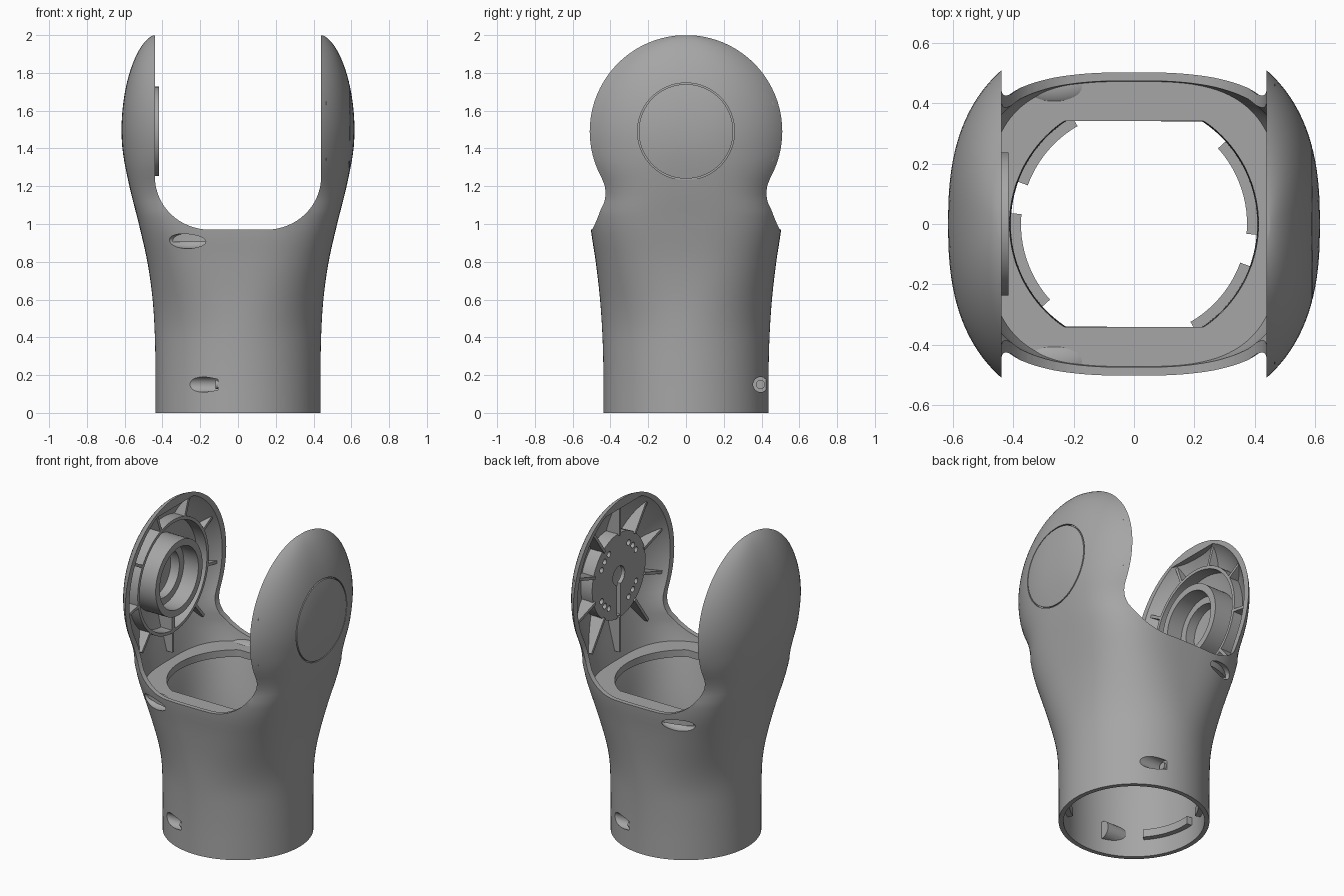
import bpy, bmesh, math
from mathutils import Matrix, Vector

if "Cube" in bpy.data.objects:
    bpy.data.objects.remove(bpy.data.objects["Cube"], do_unlink=True)

grey = bpy.data.materials.new("plain_grey")
grey.use_nodes = True
grey.diffuse_color = (0.38, 0.38, 0.38, 1)
grey.node_tree.nodes["Principled BSDF"].inputs["Base Color"].default_value = grey.diffuse_color

HUB, RAD, SLOT = 1.49, 0.51, 0.44      # hub height, arm radius, half gap of the fork
WIDTH = [.437, .437, .44, .452, .48, .525, .575, .612, .617]
DEPTH = [.437, .437, .442, .455, .478, .506, .504]


# ---- shape of the outer skin ----
def spline(vals, z):
    u = min(max(z / 0.2, 0), len(vals) - 1.001)
    i = int(u)
    f = u - i
    a, b, c, d = (vals[min(max(k, 0), len(vals) - 1)] for k in range(i - 1, i + 3))
    return b + f * (c - a + f * (2*a - 5*b + 4*c - d + f * (3*b - 3*c + d - a))) / 2


def section(z):
    """Half width, half depth and exponent of the superellipse at height z."""
    if z > HUB:
        t = (z - HUB) / RAD
        w = SLOT + 0.177 * (1 - t * t) ** 0.6
    else:
        w = spline(WIDTH, z)
    if z < 1.09:
        f = min(max((z - 0.4) / 0.69, 0), 1)
        return w, spline(DEPTH, z), 2 + 1.2 * f * f * (3 - 2 * f)
    n = 3.2 - 0.7 * min((z - 1.09) / 0.3, 1)
    edge = math.sqrt(RAD**2 - (z - HUB)**2) if z > 1.25 else 0.405 + 1.76 * (z - 1.09)**2
    return w, edge / (1 - (SLOT / w) ** n) ** (1 / n), n


def outline(z, inset=0.0, steps=128):
    w, d, n = section(z)
    pts = []
    for i in range(steps):
        a = math.tau * i / steps
        c, s = math.cos(a), math.sin(a)
        pts.append(((w - inset) * math.copysign(abs(c) ** (2 / n), c),
                    (d - inset) * math.copysign(abs(s) ** (2 / n), s), z))
    return pts


def skin_x(y, z):
    w, d, n = section(min(z, 1.99))
    return w * max(1 - (abs(y) / d) ** n, 0) ** (1 / n)


# ---- mesh helpers ----
def finish(name, bm):
    bmesh.ops.recalc_face_normals(bm, faces=bm.faces)
    me = bpy.data.meshes.new(name)
    bm.to_mesh(me)
    bm.free()
    me.materials.append(grey)
    ob = bpy.data.objects.new(name, me)
    bpy.context.collection.objects.link(ob)
    return ob


def activate(ob):
    bpy.ops.object.select_all(action='DESELECT')
    ob.select_set(True)
    bpy.context.view_layer.objects.active = ob


def smooth(ob):
    activate(ob)
    bpy.ops.object.shade_smooth_by_angle(angle=math.radians(32))
    return ob


def sweep(name, frames, closed):
    """Skin a run of equal loops, joined end to end or capped."""
    bm = bmesh.new()
    rows = [[bm.verts.new(p) for p in fr] for fr in frames]
    n = len(rows[0])
    for i in range(len(rows) if closed else len(rows) - 1):
        a, b = rows[i], rows[(i + 1) % len(rows)]
        for j in range(n):
            bm.faces.new((a[j], a[(j + 1) % n], b[(j + 1) % n], b[j]))
    if not closed:
        bm.faces.new(rows[0])
        bm.faces.new(rows[-1])
    return finish(name, bm)


def cut(ob, cutter):
    activate(ob)
    m = ob.modifiers.new("cut", 'BOOLEAN')
    m.operation, m.solver, m.object = 'DIFFERENCE', 'EXACT', cutter
    bpy.ops.object.modifier_apply(modifier=m.name)
    bpy.data.objects.remove(cutter, do_unlink=True)


def rod(name, x0, x1, y, z, r, segs=24):
    """Cylinder along x."""
    bm = bmesh.new()
    bmesh.ops.create_cone(bm, cap_ends=True, segments=segs, radius1=r, radius2=r, depth=abs(x1 - x0),
                          matrix=Matrix.Translation(((x0 + x1) / 2, y, z)) @ Matrix.Rotation(math.pi / 2, 4, 'Y'))
    return finish(name, bm)


def egg(name, loc, size):
    bm = bmesh.new()
    bmesh.ops.create_uvsphere(bm, u_segments=32, v_segments=16, radius=1,
                              matrix=Matrix.Translation(loc) @ Matrix.Diagonal((*size, 1)))
    return finish(name, bm)


def ring(name, s, r0, r1, front, back=None, segs=72):
    """Ring about the hub axis; without a back it reaches the arm's skin."""
    frames = []
    for i in range(segs):
        a = math.tau * i / segs
        p = [(r * math.cos(a), HUB + r * math.sin(a)) for r in (r0, r1)]
        deep = [back or skin_x(y, z) - 0.012 for y, z in p]
        frames.append([(s * front, *p[0]), (s * front, *p[1]), (s * deep[1], *p[1]), (s * deep[0], *p[0])])
    return smooth(sweep(name, frames, True))


def rib(name, s, deg, r0, r1, front, w=0.018):
    """Radial web from the hub to the rim, following the skin."""
    a = math.radians(deg)
    u, v = Vector((math.cos(a), math.sin(a))), Vector((-math.sin(a), math.cos(a))) * w / 2
    frames = []
    for i in range(9):
        p = u * (r0 + (r1 - r0) * i / 8)
        x = max(front + 0.003, skin_x(p.x, HUB + p.y) - 0.014)
        q0, q1 = p - v, p + v
        frames.append([(s * front, q0.x, HUB + q0.y), (s * front, q1.x, HUB + q1.y),
                       (s * x, q1.x, HUB + q1.y), (s * x, q0.x, HUB + q0.y)])
    return sweep(name, frames, False)


# ---- forked shell ----
low = [HUB * i / 36 for i in range(36)]
high = [HUB + 0.508 * math.sin(math.pi / 2 * i / 20) for i in range(21)]
shell = sweep("forked_shell", [outline(z) for z in low + high], False)
hollow = sweep("hollow", [[(x, y, -0.1) for x, y, _ in outline(0, 0.028)]] +
               [outline(z, 0.028) for z in low[1:] + [h for h in high if h < 1.95]], False)


# screw pockets: plump ones under the collar, round bores near the foot
def pockets(grow):
    out = [egg("pocket", (-0.265, s * 0.455, 0.91), (0.12 + grow, 0.055 + grow, 0.04 + grow)) for s in (-1, 1)]
    out += [rod("pocket", s * (0.105 - grow), s * 0.4, s * 0.395, 0.15, 0.04 + grow) for s in (-1, 1)]
    return out


for boss in pockets(0.015):
    cut(hollow, boss)
cut(shell, hollow)
for p in pockets(0):
    cut(shell, p)
for s in (-1, 1):
    smooth(rod("screw_head", s * 0.1, s * 0.12, s * 0.395, 0.15, 0.024))

# gap between the two arms
arc = [(0.15 + 0.29 * math.sin(a), 1.25 - 0.28 * math.cos(a))
       for a in (math.pi / 2 * i / 16 for i in range(17))] + [(SLOT, 2.2)]
gap = [(x, z) for x, z in arc] + [(-x, z) for x, z in reversed(arc)]
cut(shell, sweep("gap", [[(x, y, z) for x, z in gap] for y in (-1, 1)], False))

# round cover line on the left arm
cut(shell, ring("groove", 1, 0.25, 0.257, 0.575, 0.7, 96))
smooth(shell)

# ---- collar flange with two straight sides ----
frames = []
for i, (x, y, _) in enumerate(outline(0.93, 0.02)):
    a = math.tau * i / 128
    ix, iy = 0.413 * math.cos(a), max(-0.342, min(0.342, 0.413 * math.sin(a)))
    frames.append([(x, y, 0.95), (ix, iy, 0.95), (ix, iy, 0.905), (x, y, 0.905)])
smooth(sweep("collar_flange", frames, True))

# ---- bayonet tabs inside the foot ----
for a0, a1 in ((-60, -20), (-5, 42), (120, 160), (175, 222)):
    frames = []
    for i in range(13):
        a = math.radians(a0 + (a1 - a0) * i / 12)
        c, s = math.cos(a), math.sin(a)
        frames.append([(r * c, r * s, z) for r, z in ((0.375, 0.11), (0.418, 0.11), (0.418, 0.16), (0.375, 0.16))])
    smooth(sweep("bayonet_tab", frames, False))

# ---- right arm: bearing seat, stiffening ring and ribs ----
ring("bearing_seat", -1, 0.195, 0.237, 0.417)
ring("bearing_step", -1, 0.15, 0.2, 0.52)
ring("stiffening_ring", -1, 0.34, 0.36, 0.458)
for k in range(9):
    rib("right_arm_rib", -1, 270 + 40 * k, 0.355, 0.485, 0.458)
rib("right_arm_web", -1, 270, 0.235, 0.36, 0.458, 0.03)

# ---- left arm: drilled mounting plate and ribs ----
plate = rod("mounting_plate", 0.475, 0.5, 0, HUB, 0.27, 72)
cut(plate, rod("hub_hole", 0.4, 0.6, 0, HUB, 0.06))
cut(plate, sweep("key_slot", [[(x, y, z) for y, z in ((-.018, 1.1), (.018, 1.1), (.018, HUB), (-.018, HUB))]
                              for x in (0.4, 0.6)], False))
for k in range(4):
    for d in (-15, 0, 15):
        a = math.radians(45 + 90 * k + d)
        cut(plate, rod("bolt_hole", 0.4, 0.6, 0.2 * math.cos(a), HUB + 0.2 * math.sin(a), 0.018, 16))
smooth(plate)
ring("plate_skirt", 1, 0.255, 0.268, 0.478)
for k in range(10):
    rib("left_arm_rib", 1, 270 + 36 * k, 0.26, 0.485, 0.465)
